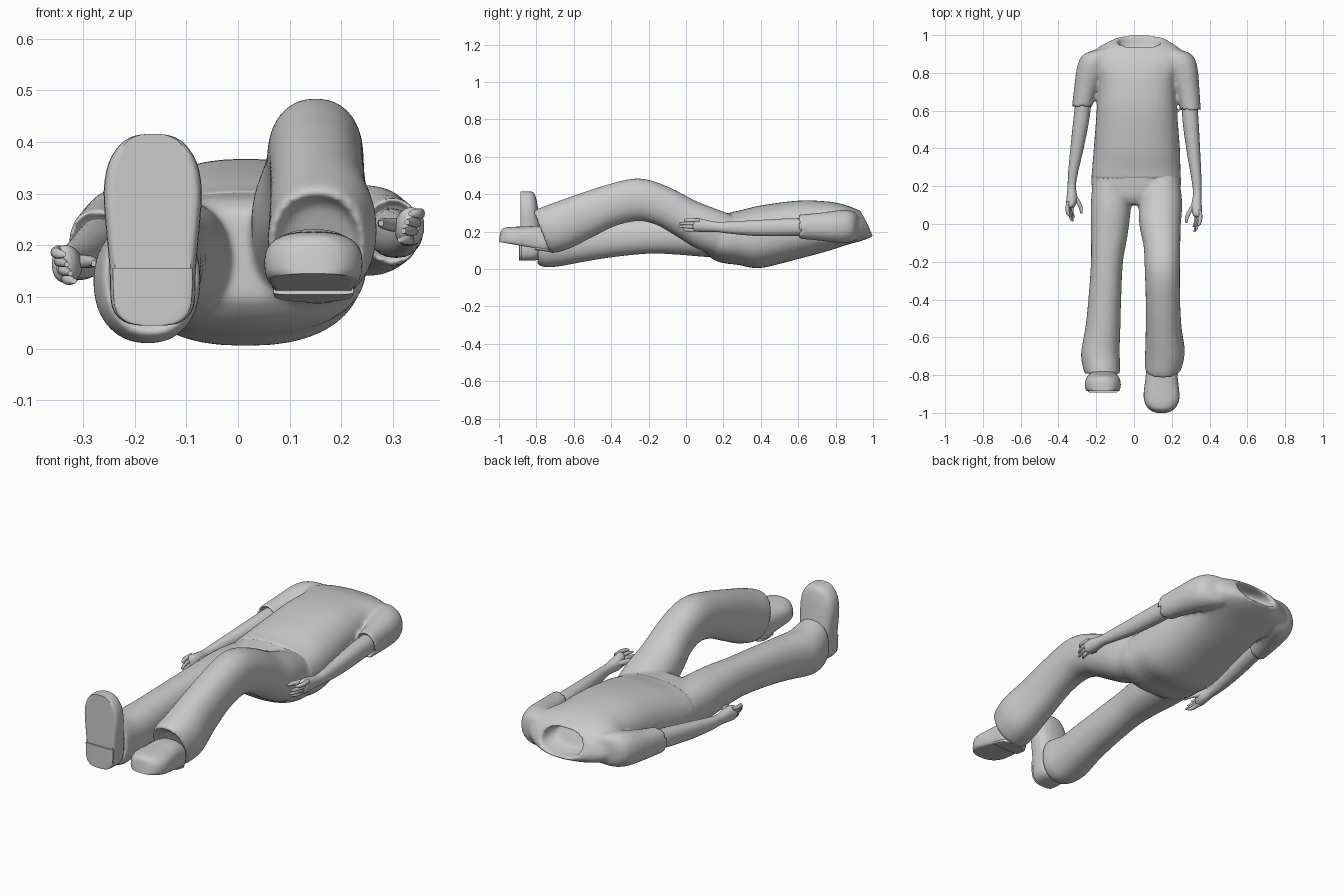
import bpy, bmesh, math
from mathutils import Vector, Matrix

if "Cube" in bpy.data.objects:
    bpy.data.objects.remove(bpy.data.objects["Cube"])


def spline(rows, steps):
    """Catmull-Rom interpolation through rows of numbers."""
    out = []
    for i in range(len(rows) - 1):
        p = [rows[max(i - 1, 0)], rows[i], rows[i + 1], rows[min(i + 2, len(rows) - 1)]]
        for k in range(steps):
            t = k / steps
            out.append([0.5 * (2 * b + (c - a) * t + (2 * a - 5 * b + 4 * c - d) * t * t
                               + (3 * b - a - 3 * c + d) * t ** 3) for a, b, c, d in zip(*p)])
    return out + [list(rows[-1])]


def loft(name, rows, power=2.2, sides=32, steps=5, lip=None, matrix=None, floor=None):
    """Skin of rounded rings; row = x, y, z, half width, half height, tilt about x."""
    rows = [list(r) + [0.0] * (6 - len(r)) for r in rows]
    rings = spline(rows, steps)
    if lip:  # fold the open end inwards: depth, shrink
        depth, shrink = lip
        last = rings[-1]
        back = (Vector(rows[-2][:3]) - Vector(rows[-1][:3])).normalized() * depth
        for f, s in ((0, 0.9), (0.5, 0.88), (1, shrink)):
            rings.append([last[j] + back[j] * f for j in range(3)]
                         + [last[3] * s, last[4] * s, last[5]])
    bm = bmesh.new()
    loops = []
    for x, y, z, rx, rz, t in rings:
        loop = []
        for k in range(sides):
            a = 2 * math.pi * k / sides
            c, s = math.cos(a), math.sin(a)
            u = math.copysign(abs(c) ** (2 / power), c) * rx
            v = math.copysign(abs(s) ** (2 / power), s) * rz
            h = z + math.cos(t) * v
            if floor is not None:  # flat underside
                h = max(h, floor)
            loop.append(bm.verts.new((x + u, y - math.sin(t) * v, h)))
        loops.append(loop)
    for a, b in zip(loops, loops[1:]):
        for k in range(sides):
            n = (k + 1) % sides
            bm.faces.new((a[k], a[n], b[n], b[k]))
    bm.faces.new(loops[0])
    bm.faces.new(loops[-1])
    if matrix:
        bm.transform(matrix)
    bmesh.ops.recalc_face_normals(bm, faces=bm.faces)
    mesh = bpy.data.meshes.new(name)
    bm.to_mesh(mesh)
    bm.free()
    ob = bpy.data.objects.new(name, mesh)
    bpy.context.collection.objects.link(ob)
    smooth([ob])
    return ob


def smooth(obs):
    bpy.ops.object.select_all(action='DESELECT')
    for ob in obs:
        ob.select_set(True)
    bpy.context.view_layer.objects.active = obs[0]
    bpy.ops.object.shade_smooth_by_angle(angle=math.radians(45))


def fuse(name, obs, repeat):
    """Melt overlapping cloth parts into one soft surface."""
    smooth(obs)
    bpy.ops.object.join()
    ob = bpy.context.object
    ob.name = name
    remesh = ob.modifiers.new("melt", 'REMESH')
    remesh.mode, remesh.voxel_size, remesh.use_smooth_shade = 'VOXEL', .009, True
    soft = ob.modifiers.new("soften", 'SMOOTH')
    soft.factor, soft.iterations = .5, repeat


def arm_place(side, stretch, drop, rows):
    return [(side * x + .018 - .024 * (.85 - y), .9 - (.9 - y) * stretch,
             z + drop * (.85 - y), rx, rz) for x, y, z, rx, rz in rows]


ARMS = (("left", -1, 1.0, -.095), ("right", 1, 1.06, .003))

# Shirt body with a tilted open neckline
shirt = [loft("shirt", [
    (.012, .235, .167, .238, .137), (.012, .29, .167, .234, .147), (.015, .40, .173, .228, .167),
    (.015, .60, .210, .213, .156), (.016, .75, .228, .208, .134),
    (.020, .85, .238, .238, .109, .1), (.022, .915, .240, .230, .092, .27),
    (.028, .955, .243, .165, .080, .42), (.03, .971, .242, .125, .073, .46)],
    power=2.4, sides=40, lip=(.09, .75))]
# Sleeves
for label, side, stretch, drop in ARMS:
    shirt.append(loft(label + "_sleeve", arm_place(side, stretch, drop, [
        (.15, .93, .230, .04, .05), (.20, .90, .228, .082, .078), (.232, .84, .228, .085, .088),
        (.268, .72, .226, .064, .074), (.288, .615, .226, .053, .064)]), lip=(.03, .8)))
fuse("shirt", shirt, 7)

# Trousers: seat, straight leg, bent leg with raised knee
trousers = [
    loft("seat", [
        (.013, .42, .172, .21, .145), (.012, .30, .165, .231, .142), (.012, .2, .165, .236, .133),
        (.012, .14, .172, .205, .118), (.01, .10, .180, .12, .085)], power=2.4, sides=40),
    loft("straight_leg", [
        (-.11, .27, .165, .105, .11), (-.122, .10, .177, .107, .112), (-.13, -.05, .182, .098, .105),
        (-.143, -.20, .18, .085, .098), (-.155, -.40, .163, .087, .101),
        (-.165, -.55, .145, .093, .107), (-.178, -.68, .13, .102, .116),
        (-.172, -.755, .132, .1, .122), (-.167, -.80, .144, .091, .116)], lip=(.03, .7)),
    loft("bent_leg", [
        (.13, .24, .17, .11, .115, -.2), (.14, .11, .215, .115, .118, -.4),
        (.138, 0, .270, .11, .108, -.48), (.148, -.12, .335, .097, .106, -.35),
        (.15, -.25, .371, .093, .114, 0), (.153, -.40, .341, .091, .112, .28),
        (.157, -.55, .281, .095, .122, .36), (.164, -.67, .230, .105, .13, .38),
        (.156, -.75, .203, .099, .126, .38), (.152, -.775, .196, .091, .116, .38)], lip=(.03, .7))]
fuse("trousers", trousers, 12)


def shoe(name, heel, toe_dir, up, length, width):
    d, u = Vector(toe_dir).normalized(), Vector(up).normalized()
    m = Matrix((d.cross(u), d, u)).transposed().to_4x4()
    m.translation = Vector(heel)
    # fraction of length, half width, upper height
    shape = [(0, .3, .07), (.02, .6, .095), (.1, .84, .115), (.3, .88, .12), (.5, .95, .108),
             (.7, 1, .097), (.85, .9, .088), (.95, .65, .078), (.99, .38, .065), (1, .15, .052)]
    loft(name, [(0, f * length, h * .36, w * width, h * .64) for f, w, h in shape],
         power=2.6, steps=3, matrix=m, floor=0)
    loft(name + "_heel", [(0, f * length, 0, w * width * .93, .008)
                          for f, w, h in shape[:4]], power=5, steps=3, matrix=m)


shoe("upright_shoe", (-.165, -.885, .045), (0, 0, 1), (0, 1, 0), .37, .095)
shoe("flat_shoe", (.146, -.725, .098), (0, -1, .17), (0, .17, 1), .28, .095)


for label, side, stretch, drop in ARMS:
    def place(rows):
        return arm_place(side, stretch, drop, rows)

    # Bare arm down to the palm
    loft(label + "_forearm", place([
        (.28, .66, .226, .042, .046), (.29, .55, .222, .042, .047), (.309, .40, .218, .035, .042),
        (.327, .27, .22, .026, .032), (.332, .20, .224, .022, .027), (.33, .14, .23, .028, .034),
        (.335, .10, .235, .025, .036), (.337, .085, .236, .014, .024)]), sides=24)
    # Fingers, stacked across the palm
    for i, tip in enumerate((.035, .012, .018, .04)):
        x, z = .327 + .007 * i, .208 + .017 * i
        loft(f"{label}_finger_{i + 1}", place([
            (x, .12, z, .010, .010), (x + .004, .08, z, .0105, .0105),
            (x - .002, .05, z, .009, .009), (x - .012, tip, z, .005, .005)]),
            sides=10, steps=3)
    # Thumb on the inner side
    loft(label + "_thumb", place([
        (.318, .155, .235, .012, .014), (.295, .115, .238, .012, .013),
        (.281, .085, .24, .010, .010), (.278, .055, .24, .005, .006)]), sides=10, steps=3)
